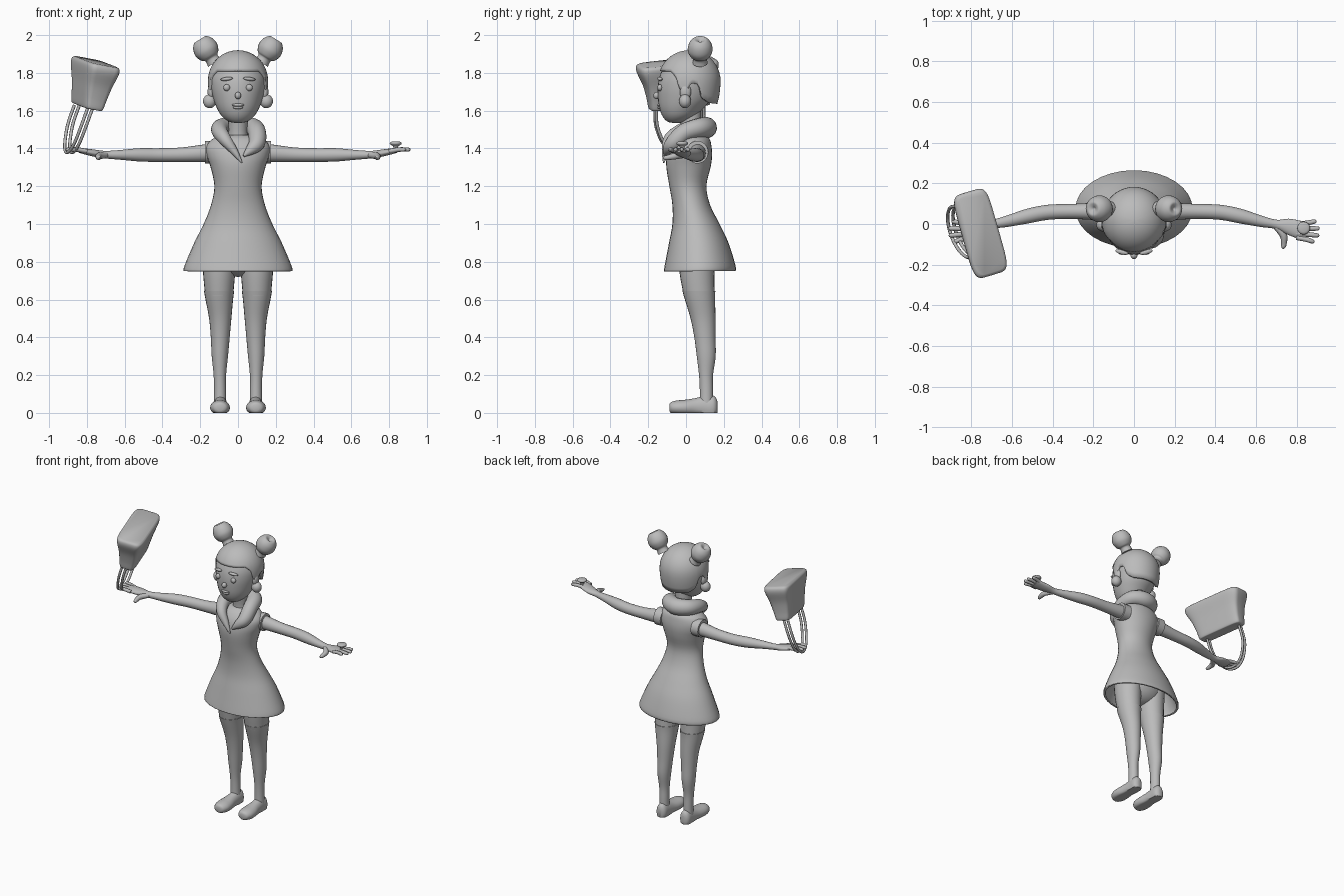
import bpy, bmesh, math
from mathutils import Vector, Matrix

if "Cube" in bpy.data.objects:
    bpy.data.objects.remove(bpy.data.objects["Cube"])

grey = bpy.data.materials.new("plain grey")
grey.diffuse_color = (0.5, 0.5, 0.5, 1)
grey.use_nodes = True
grey.node_tree.nodes["Principled BSDF"].inputs["Base Color"].default_value = grey.diffuse_color


def smooth(rows, steps):
    """Catmull-Rom interpolation of equal-length tuples."""
    out = []
    for i in range(len(rows) - 1):
        p0, p1, p2, p3 = rows[max(i - 1, 0)], rows[i], rows[i + 1], rows[min(i + 2, len(rows) - 1)]
        for k in range(steps):
            t = k / steps
            out.append([0.5 * (2 * b + (c - a) * t + (2 * a - 5 * b + 4 * c - d) * t * t
                               + (3 * b - a - 3 * c + d) * t ** 3)
                        for a, b, c, d in zip(p0, p1, p2, p3)])
    return out + [list(rows[-1])]


def finish(name, bm, mirror=False, thick=0, angle=50):
    bmesh.ops.recalc_face_normals(bm, faces=bm.faces)
    me = bpy.data.meshes.new(name)
    bm.to_mesh(me)
    bm.free()
    me.materials.append(grey)
    ob = bpy.data.objects.new(name, me)
    bpy.context.collection.objects.link(ob)
    if thick:
        m = ob.modifiers.new("thickness", 'SOLIDIFY')
        m.thickness, m.offset = thick, -1
    if mirror:
        ob.modifiers.new("mirror", 'MIRROR').use_clip = False
    bpy.context.view_layer.objects.active = ob
    ob.select_set(True)
    bpy.ops.object.shade_smooth_by_angle(angle=math.radians(angle))
    ob.select_set(False)
    return ob


def skin(name, loops, caps=(True, True), **kw):
    """Bridge equal-sized loops of points."""
    bm = bmesh.new()
    rows = [[bm.verts.new(p) for p in lp] for lp in loops]
    n = len(rows[0])
    for a, b in zip(rows, rows[1:]):
        for i in range(n):
            bm.faces.new((a[i], a[(i + 1) % n], b[(i + 1) % n], b[i]))
    for use, r in zip(caps, (rows[0], rows[-1])):
        if use:
            bm.faces.new(r)
    return finish(name, bm, **kw)


def loft(name, rings, axis='Z', seg=24, steps=4, power=1, floor=None, mat=None, **kw):
    """Elliptical rings (x, y, z, r1, r2) stacked along one axis."""
    loops = []
    for x, y, z, r1, r2 in smooth(rings, steps):
        lp = []
        for i in range(seg):
            c, s = math.cos(math.tau * i / seg), math.sin(math.tau * i / seg)
            u = r1 * math.copysign(abs(c) ** power, c)
            v = r2 * math.copysign(abs(s) ** power, s)
            d = {'Z': (u, v, 0), 'X': (0, u, v), 'Y': (u, 0, v)}[axis]
            p = Vector((x, y, z)) + Vector(d)
            if floor is not None:
                p.z = max(p.z, floor)
            lp.append(mat @ p if mat else p)
        loops.append(lp)
    return skin(name, loops, **kw)


def tube(name, pts, seg=10, steps=5, **kw):
    """Round tube through points (x, y, z, radius)."""
    path = smooth(pts, steps)
    pos = [Vector(p[:3]) for p in path]
    loops, side = [], None
    for i, p in enumerate(pos):
        t = (pos[min(i + 1, len(pos) - 1)] - pos[max(i - 1, 0)]).normalized()
        side = (side - t * side.dot(t)).normalized() if side else t.orthogonal().normalized()
        up = t.cross(side)
        loops.append([p + (side * math.cos(math.tau * k / seg) + up * math.sin(math.tau * k / seg)) * path[i][3]
                      for k in range(seg)])
    return skin(name, loops, **kw)


def ball(name, loc, size, rot=(0, 0, 0), seg=20, **kw):
    bm = bmesh.new()
    bmesh.ops.create_uvsphere(bm, u_segments=seg, v_segments=seg // 2 + 2, radius=1)
    m = Matrix.Translation(loc)
    for a, ax in zip(rot, 'XYZ'):
        m = m @ Matrix.Rotation(a, 4, ax)
    bm.transform(m @ Matrix.Diagonal((*size, 1)))
    return finish(name, bm, **kw)


def span(rows):
    """(z, half width, front y, back y) to rings."""
    return [(0, (f + b) / 2, z, w, (b - f) / 2) for z, w, f, b in rows]


# dress: open flared skirt, waist, bust and shoulders
loft("dress", span([(.75, .288, -.118, .262), (.78, .283, -.113, .262), (.9, .232, -.09, .225),
                    (1.0, .182, -.072, .178), (1.1, .143, -.072, .128), (1.2, .125, -.088, .108),
                    (1.3, .145, -.104, .13), (1.36, .165, -.102, .138), (1.41, .168, -.088, .135),
                    (1.45, .135, -.06, .125), (1.47, .08, -.03, .1)]),
     seg=32, caps=(False, True), thick=.014)
loft("sleeve_edge", [(.12, .06, 1.38, .06, .058), (.175, .06, 1.38, .058, .06)], 'X', mirror=True)
ball("hips", (0, .06, .84), (.17, .11, .12))

# collar: fat roll around the neck ending in two pointed lapels
tube("collar", [(.02, -.118, 1.325, .004), (-.02, -.108, 1.385, .02), (-.07, -.085, 1.45, .034),
                (-.098, -.01, 1.495, .044), (-.075, .075, 1.51, .052), (0, .108, 1.51, .056),
                (.075, .075, 1.51, .052), (.1, -.005, 1.485, .048), (.1, -.065, 1.43, .044),
                (.07, -.095, 1.395, .03), (.03, -.112, 1.36, .006)], seg=16)

# neck, head and ears
loft("neck", [(0, .03, 1.4, .065, .06), (0, .03, 1.47, .05, .05), (0, .02, 1.6, .055, .06)])
loft("head", span([(1.536, .02, -.075, -.03), (1.543, .05, -.1, 0), (1.57, .085, -.124, .05),
                   (1.61, .11, -.14, .09), (1.66, .13, -.148, .135), (1.72, .144, -.15, .16),
                   (1.78, .147, -.14, .168), (1.84, .128, -.112, .15), (1.89, .075, -.06, .1)]), seg=32)
ball("ear", (.143, -.003, 1.7), (.018, .03, .042), mirror=True)
ball("earring", (.15, -.005, 1.65), (.035, .032, .037), mirror=True)

# face details
ball("eye", (.06, -.138, 1.722), (.018, .014, .018), seg=14, mirror=True)
ball("eyebrow", (.06, -.138, 1.768), (.034, .012, .01), (0, .12, .25), seg=12, mirror=True)
ball("nose", (0, -.155, 1.68), (.017, .018, .019), seg=14)
ball("upper_lip", (0, -.142, 1.63), (.034, .012, .008), seg=12)
ball("lower_lip", (0, -.139, 1.617), (.026, .013, .009), seg=12)

# hair cap: dome whose lower edge follows a hairline around the head
hairline = [(0, 1.812), (50, 1.81), (64, 1.78), (74, 1.69), (84, 1.69), (92, 1.745),
            (108, 1.74), (116, 1.665), (135, 1.64), (180, 1.635)]


def edge(a):
    for (a0, z0), (a1, z1) in zip(hairline, hairline[1:]):
        if a <= a1:
            return z0 + (z1 - z0) * (a - a0) / (a1 - a0)


n, levels, loops = 72, 12, []
for j in range(levels + 1):
    lp = []
    for i in range(n):
        a = math.tau * i / n
        low = edge(min(math.degrees(a), 360 - math.degrees(a)))
        t = j / levels
        z = 1.92 - (1.92 - low) * (1 - math.cos(t * math.pi / 2) if j else .0005)
        h = (z - 1.76) / (.16 if z > 1.76 else .28)
        r = math.sqrt(max(1 - h * h, 0))
        lp.append((.159 * r * math.sin(a), .018 - .165 * r * math.cos(a), z))
    loops.append(lp)
skin("hair", loops, caps=(True, False), thick=.018, angle=60)

# hair buns leaning outwards, with dented tops
lean = Matrix.Translation((.135, .075, 1.87)) @ Matrix.Rotation(math.radians(32), 4, 'Y')
loft("hair_bun", [(0, 0, -.02, .04, .04), (0, 0, .01, .036, .036), (0, 0, .025, .052, .052),
                  (0, 0, .06, .066, .066), (0, 0, .1, .058, .058), (0, 0, .125, .036, .036),
                  (0, 0, .122, .018, .018), (0, 0, .112, .005, .005)], mat=lean, mirror=True)

# arms, palms, fingers and thumbs
loft("arm", [(.1, .062, 1.38, .045, .05), (.18, .062, 1.375, .043, .046), (.3, .062, 1.367, .037, .038),
             (.42, .058, 1.365, .037, .036), (.52, .04, 1.366, .037, .035), (.62, .015, 1.366, .029, .026),
             (.7, -.002, 1.367, .023, .02), (.76, -.014, 1.375, .04, .019),
             (.81, -.027, 1.384, .045, .016), (.845, -.034, 1.39, .042, .012)], 'X', seg=20, mirror=True)
for k, (y, tip_y, tip_x) in enumerate([(-.002, .012, .898), (-.024, -.022, .913),
                                       (-.046, -.056, .911), (-.067, -.086, .888)]):
    tube("finger_%d" % (k + 1), [(.8, y, 1.385, .012), (.85, (y + tip_y) / 2, 1.394, .012),
                                 (tip_x - .01, tip_y, 1.394, .0105), (tip_x, tip_y, 1.393, .004)],
         seg=8, steps=3, mirror=True)
tube("thumb", [(.7, -.012, 1.365, .016), (.735, -.055, 1.36, .018), (.738, -.095, 1.352, .014),
               (.735, -.112, 1.35, .011), (.733, -.122, 1.349, .004)], seg=10, mirror=True)

# ring with a round gem plate
loft("ring_gem", [(.835, -.02, 1.395, .012, .012), (.835, -.02, 1.412, .014, .014), (.835, -.02, 1.422, .03, .03),
                  (.835, -.02, 1.432, .03, .03), (.835, -.02, 1.437, .018, .018)], steps=2)

# legs, stockings and shoes
loft("thigh", [(.1, .055, .86, .092, .1), (.1, .058, .74, .085, .092), (.1, .07, .62, .074, .082)], mirror=True)
loft("stocking", [(.1, .068, .645, .08, .087), (.099, .074, .6, .073, .08), (.094, .09, .5, .059, .066),
                  (.094, .1, .4, .05, .056), (.096, .107, .3, .043, .05), (.096, .106, .2, .033, .037),
                  (.095, .108, .12, .032, .035), (.095, .108, .04, .033, .035)], mirror=True)
loft("shoe", [(.095, -.088, .028, .018, .018), (.095, -.078, .028, .037, .03), (.095, -.045, .028, .051, .038),
              (.095, 0, .028, .051, .042), (.094, .05, .03, .042, .048), (.093, .1, .03, .038, .06),
              (.093, .14, .03, .037, .062), (.093, .158, .03, .028, .05), (.093, .166, .03, .014, .03)],
     'Y', floor=0, mirror=True)

# upside-down handbag hanging over one hand
up = Vector((.2, -.05, .97)).normalized()
along = Vector((.29, -.957, 0))
along = (along - up * along.dot(up)).normalized()
across = up.cross(along)
bag = Matrix.Translation((-.8, -.035, 1.62)) @ Matrix((along, across, up)).transposed().to_4x4()
loft("bag_body", [(0, 0, 0, .15, .04), (0, 0, .006, .163, .052), (0, 0, .06, .17, .062),
                  (0, 0, .13, .185, .074), (0, 0, .2, .212, .089), (0, 0, .232, .213, .09),
                  (0, 0, .244, .2, .078)], seg=40, power=.35, mat=bag, angle=40)
for k, w in enumerate((-.014, .014)):
    pts = []
    for s, dx, z in [(-.13, 0, 1.63), (-.128, -.035, 1.53), (-.095, -.06, 1.44), (-.05, -.073, 1.392),
                     (0, -.077, 1.378), (.05, -.073, 1.392), (.095, -.06, 1.44), (.128, -.035, 1.53), (.13, 0, 1.63)]:
        p = Vector((-.815 + dx, -.035, z)) + Vector((.29, -.957, 0)) * s + across * w
        pts.append((*p.xy, z, .0085))
    tube("bag_strap_%d" % (k + 1), pts, seg=8)
